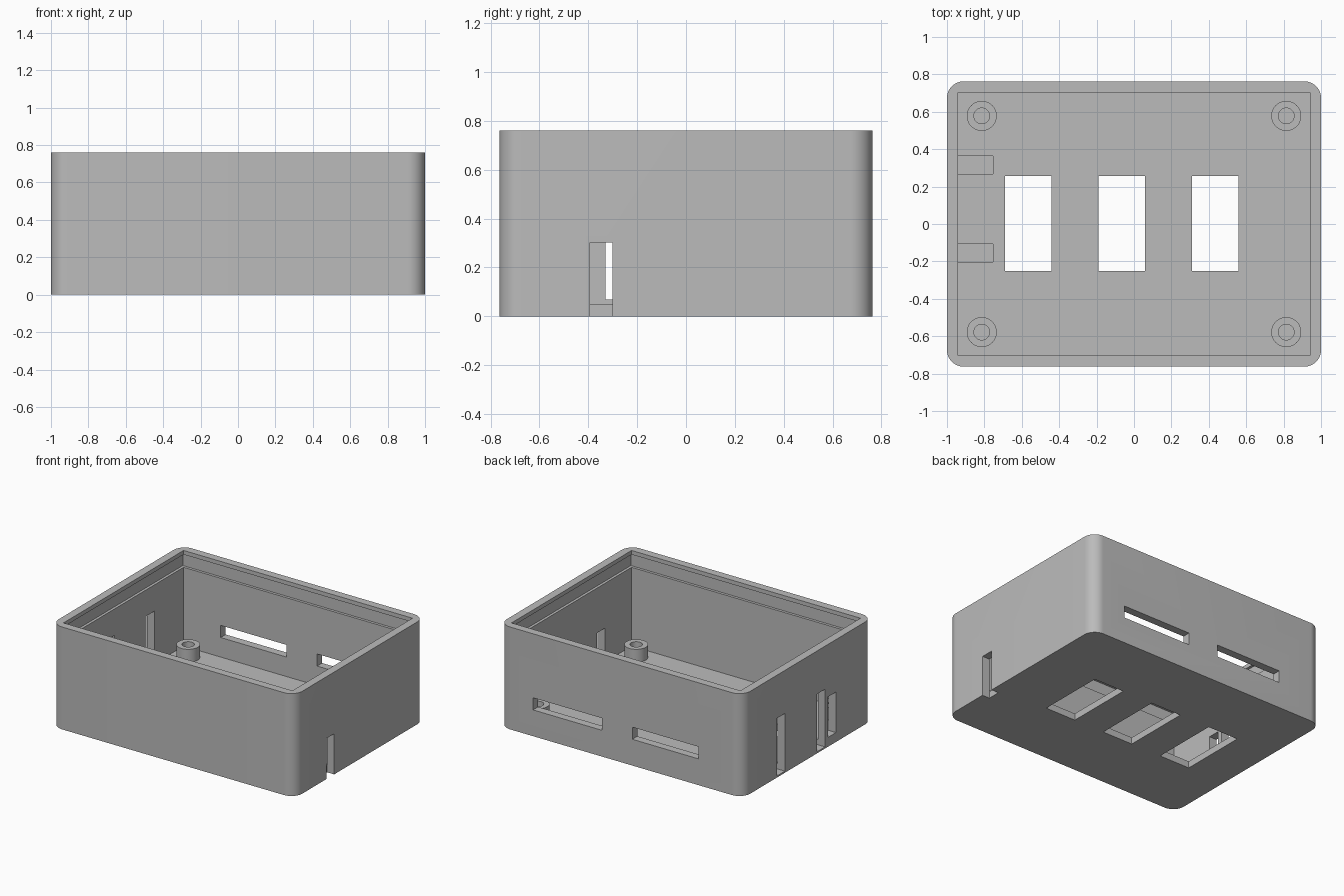
import bpy
import bmesh
from math import pi, radians
from mathutils import Matrix, Vector

cube = bpy.data.objects.get("Cube")
if cube:
    bpy.data.objects.remove(cube, do_unlink=True)

HALF_X, HALF_Y, HEIGHT = 1.0, 0.763, 0.76
INNER_X, INNER_Y, FLOOR = 0.94, 0.704, 0.05

grey = bpy.data.materials.new("plain grey")
grey.use_nodes = True
grey.diffuse_color = (0.5, 0.5, 0.5, 1)
grey.node_tree.nodes["Principled BSDF"].inputs["Base Color"].default_value = (0.5, 0.5, 0.5, 1)


def add_object(name, bm):
    bmesh.ops.recalc_face_normals(bm, faces=bm.faces)
    mesh = bpy.data.meshes.new(name)
    bm.to_mesh(mesh)
    bm.free()
    mesh.materials.append(grey)
    obj = bpy.data.objects.new(name, mesh)
    bpy.context.collection.objects.link(obj)
    return obj


def box(name, x, y, z, corner=0):
    """Box from (low, high) ranges, with optional rounded upright edges."""
    low, high = Vector((x[0], y[0], z[0])), Vector((x[1], y[1], z[1]))
    bm = bmesh.new()
    place = Matrix.Translation((low + high) / 2) @ Matrix.Diagonal((high - low).to_4d())
    bmesh.ops.create_cube(bm, size=1, matrix=place)
    if corner:
        upright = [e for e in bm.edges if abs(e.verts[0].co.z - e.verts[1].co.z) > 0.01]
        bmesh.ops.bevel(bm, geom=upright, offset=corner, segments=12,
                        profile=0.5, affect="EDGES")
    return add_object(name, bm)


def cut(target, name, x, y, z):
    """Cut a box-shaped opening and discard the cutter."""
    cutter = box(name, x, y, z)
    cutter.hide_render = True
    bpy.context.view_layer.objects.active = target
    mod = target.modifiers.new(name, "BOOLEAN")
    mod.operation = "DIFFERENCE"
    mod.solver = "EXACT"
    mod.object = cutter
    bpy.ops.object.modifier_apply(modifier=mod.name)
    bpy.data.objects.remove(cutter, do_unlink=True)


def smooth(obj):
    bpy.ops.object.select_all(action="DESELECT")
    obj.select_set(True)
    bpy.context.view_layer.objects.active = obj
    bpy.ops.object.shade_smooth_by_angle(angle=radians(30))


# Open tray with rounded outer corners and a square cavity
case = box("case_body", (-HALF_X, HALF_X), (-HALF_Y, HALF_Y), (0, HEIGHT), corner=0.09)
cut(case, "cavity", (-INNER_X, INNER_X), (-INNER_Y, INNER_Y), (FLOOR, 1))

# Snap groove running round the inside below the rim
cut(case, "lid_groove", (-INNER_X - 0.02, INNER_X + 0.02),
    (-INNER_Y - 0.02, INNER_Y + 0.02), (0.635, 0.73))

# Three windows through the floor
for x in (-0.69, -0.19, 0.31):
    cut(case, "floor_window", (x, x + 0.25), (-0.25, 0.257), (-0.1, 0.2))

# Two long slots through the back wall
for x in ((-0.635, -0.093), (0.157, 0.722)):
    cut(case, "back_slot", x, (0.65, 0.9), (0.195, 0.285))

# Upright slots with shallow floor pockets on the -x wall
for y in ((0.268, 0.363), (-0.203, -0.108)):
    cut(case, "side_slot", (-1.1, -0.755), y, (0.012, 0.44))
cut(case, "short_side_slot", (-1.1, -0.9), (-0.33, -0.24), (0.07, 0.37))

# Open-bottomed notch in the +x wall
cut(case, "cable_notch", (INNER_X, 1.1), (-0.393, -0.3), (-0.1, 0.302))
smooth(case)

# Hollow screw posts in the four corners
bm = bmesh.new()
top = 0.145
profile = [(0.08, FLOOR), (0.08, top), (0.042, top), (0.042, FLOOR)]
verts = [bm.verts.new((r, 0, z)) for r, z in profile]
edges = [bm.edges.new((verts[i], verts[(i + 1) % 4])) for i in range(4)]
bmesh.ops.spin(bm, geom=verts + edges, cent=(0, 0, 0), axis=(0, 0, 1),
               angle=2 * pi, steps=48, use_duplicate=False)
bmesh.ops.remove_doubles(bm, verts=bm.verts, dist=0.0001)
post = add_object("screw_post", bm)
smooth(post)
for sx, sy in ((1, 1), (1, -1), (-1, 1), (-1, -1)):
    obj = post if (sx, sy) == (1, 1) else post.copy()
    if obj is not post:
        bpy.context.collection.objects.link(obj)
    obj.location = (0.814 * sx, 0.578 * sy, 0)
